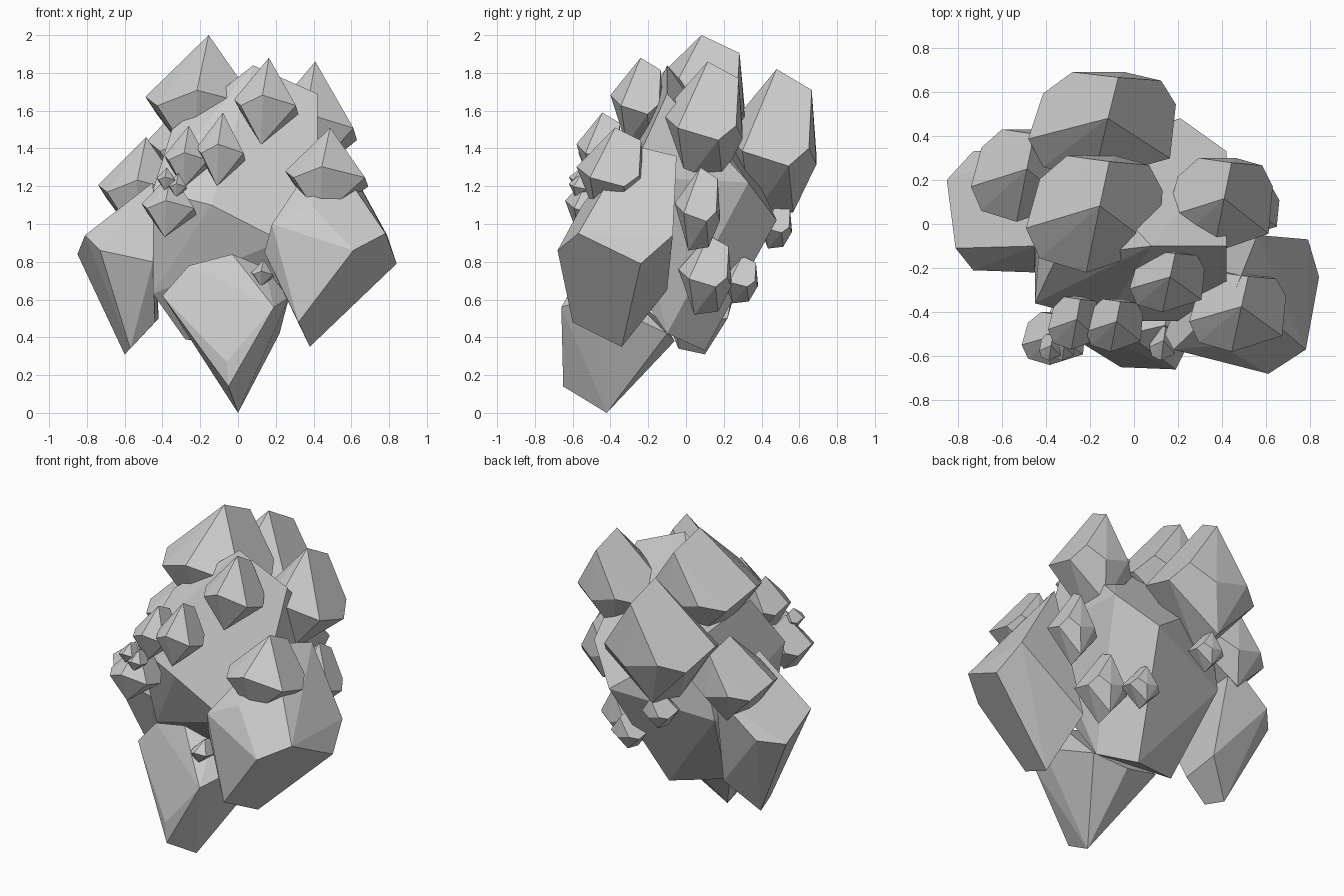
import bpy, bmesh
from mathutils import Vector

# Faceted stone shape in a unit box: tip ridge on top, broad leaning faces, pointed foot
STONE = [(.54, .57, 1), (.61, .95, .86), (0, .38, .52), (.1, .8, .38), (.3, 1, .44),
         (.1, .12, .45), (.44, 0, .57), (.42, .3, 0), (.96, .2, .45), (1, .7, .35),
         (.9, .92, .47), (.65, 1, .36), (.48, .75, .04)]


def hull(name, pts):
    """Flat-faced convex stone around a few corner points."""
    bm = bmesh.new()
    for p in pts:
        bm.verts.new(p)
    res = bmesh.ops.convex_hull(bm, input=bm.verts[:])
    junk = {v for k in ("geom_interior", "geom_unused") for v in res[k]
            if isinstance(v, bmesh.types.BMVert)}
    bmesh.ops.delete(bm, geom=list(junk), context='VERTS')
    bmesh.ops.dissolve_limit(bm, angle_limit=0.12, verts=bm.verts[:], edges=bm.edges[:])
    bmesh.ops.recalc_face_normals(bm, faces=bm.faces[:])
    me = bpy.data.meshes.new(name)
    bm.to_mesh(me)
    bm.free()
    ob = bpy.data.objects.new(name, me)
    bpy.context.collection.objects.link(ob)
    return ob


def stone(name, x0, x1, y0, y1, z0, z1):
    """The common stone shape stretched into a box."""
    lo, hi = Vector((x0, y0, z0)), Vector((x1, y1, z1))
    return hull(name, [[lo[i] + (hi[i] - lo[i]) * p[i] for i in range(3)] for p in STONE])


# Central body with sloping front, sloping back and undercut base
hull("core_body", [
    (.08, -.1, 1.84), (.42, -.1, 1.69), (.42, .33, 1.22), (.21, .48, 1.02),
    (-.3, .3, 1.4), (-.35, -.15, 1.5), (-.45, -.36, 1.18), (-.14, -.44, 1.1),
    (.23, -.44, .91), (.42, -.3, 1.25), (-.45, -.18, .63), (-.4, .28, .9),
    (-.28, .0, .39), (.05, .1, .33), (.2, -.1, .42)])

# Foot stone, pointing down
hull("foot_stone", [
    (0, -.42, 0), (-.05, -.65, .14), (-.4, -.44, .62), (-.26, -.46, .78),
    (-.03, -.5, .84), (.14, -.46, .77), (.27, -.5, .61), (.19, -.66, .56),
    (-.06, -.65, .27), (.22, -.1, .42), (-.25, -.1, .45), (0, -.06, .38)])

# Large right stone
hull("right_stone", [
    (.61, -.68, .86), (.78, -.57, .95), (.79, -.07, .94), (.84, -.24, .79),
    (.38, -.34, .35), (.32, -.6, .48), (.18, -.57, 1.0), (.39, -.55, 1.1),
    (.14, -.5, .85), (.56, -.05, 1.36), (.46, -.3, 1.42), (.3, -.1, .65)])

# Large left stone
hull("left_stone", [
    (-.85, .2, .84), (-.81, -.11, .94), (-.73, -.21, .86), (-.73, .33, .88),
    (-.6, .1, .31), (-.57, -.04, .34), (-.45, -.22, .8), (-.45, .34, 1.1),
    (-.45, -.1, 1.22), (-.42, .22, .5), (-.44, -.05, .48)])

# Upper stones
stone("peak_stone", -.49, .13, -.22, .31, 1.32, 2.0)
stone("upper_right_stone", .15, .63, -.13, .30, 1.22, 1.86)
stone("upper_back_stone", -.48, .19, .2, .69, 1.03, 1.82)
stone("upper_front_stone", -.02, .32, -.4, -.12, 1.42, 1.88)
stone("shoulder_stone_right", .25, .69, -.58, -.22, 1.03, 1.51)
stone("shoulder_stone_left", -.74, -.27, .01, .43, .93, 1.46)

# Small stones: front left row, back cluster and tiny chips
small = [
    (-.51, -.22, -.64, -.4, .93, 1.27), (-.39, -.15, -.57, -.33, 1.19, 1.52),
    (-.22, .04, -.58, -.34, 1.2, 1.59),
    (.36, .66, -.06, .18, .86, 1.3), (.18, .48, -.04, .24, .52, .94),
    (.07, .3, .19, .38, .58, .83), (-.26, -.05, .38, .56, .87, 1.11),
    (-.43, -.33, -.62, -.5, 1.18, 1.3), (-.37, -.27, -.62, -.5, 1.14, 1.27),
    (.07, .19, -.62, -.46, .67, .81)]
for i, box in enumerate(small, 1):
    stone(f"small_stone_{i}", *box)
